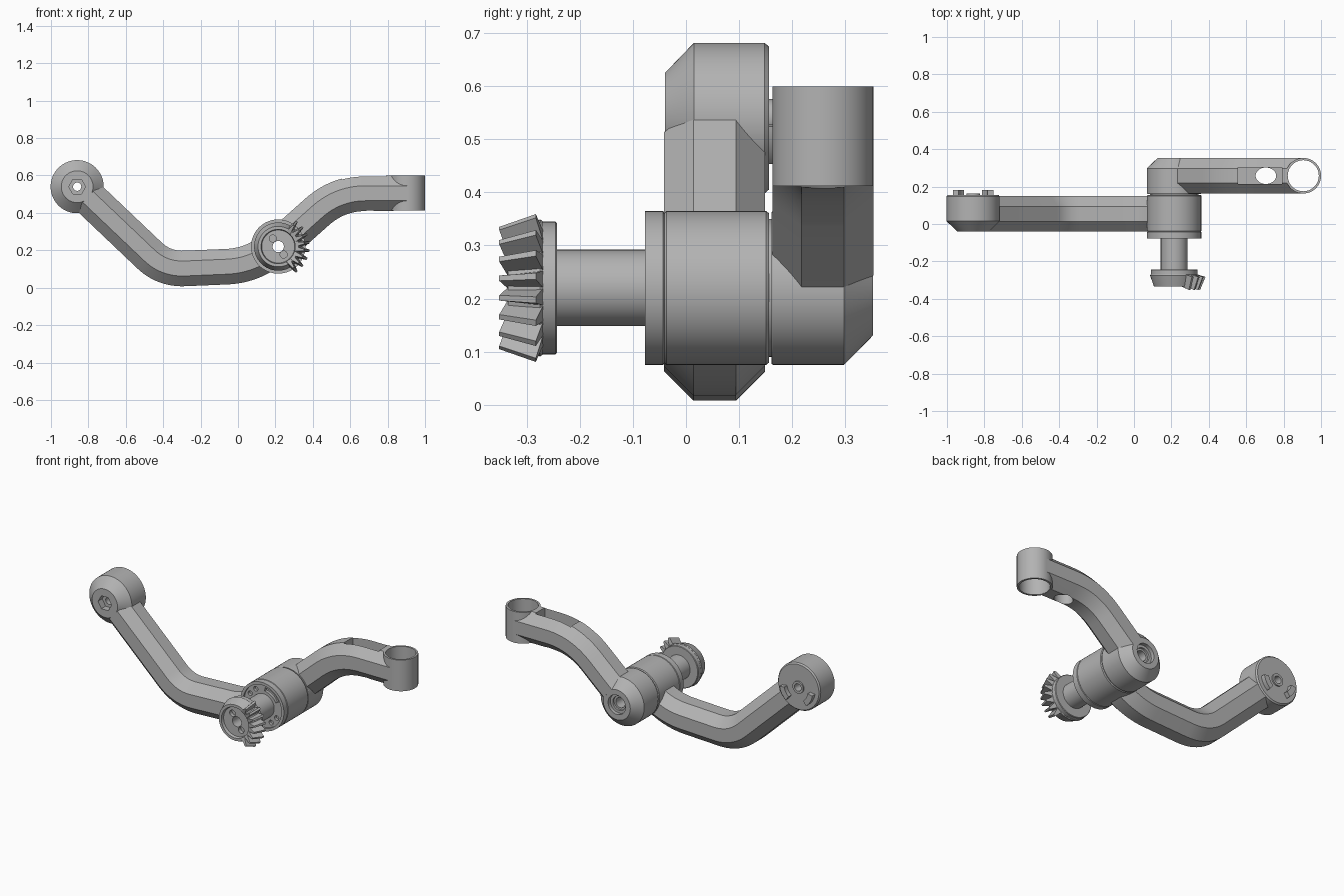
import bpy, bmesh, math
from mathutils import Vector

cube = bpy.data.objects.get("Cube")
if cube:
    bpy.data.objects.remove(cube, do_unlink=True)

metal = bpy.data.materials.new("plain_grey_metal")
metal.use_nodes = True
GREY = (0.45, 0.45, 0.45, 1)
metal.diffuse_color = GREY
metal.node_tree.nodes["Principled BSDF"].inputs["Base Color"].default_value = GREY

SHOULDER = (-0.86, 0.54)
ELBOW = (0.215, 0.22)
EYE = (0.905, 0.258)


def place(axis, a, b, h):
    """Plane point (a, b) at height h along the axis."""
    return Vector((a, h, b)) if axis == "Y" else Vector((a, b, h))


def finish(name, bm):
    bmesh.ops.recalc_face_normals(bm, faces=bm.faces)
    me = bpy.data.meshes.new(name)
    bm.to_mesh(me)
    bm.free()
    me.materials.append(metal)
    ob = bpy.data.objects.new(name, me)
    bpy.context.collection.objects.link(ob)
    return ob


def loft(name, rings, closed=False):
    """Skin a list of equal rings; cap the ends unless closed."""
    bm = bmesh.new()
    vs = [[bm.verts.new(p) for p in ring] for ring in rings]
    n = len(vs[0])
    pairs = list(zip(vs, vs[1:])) + ([(vs[-1], vs[0])] if closed else [])
    for r, s in pairs:
        for i in range(n):
            j = (i + 1) % n
            bm.faces.new((r[i], r[j], s[j], s[i]))
    if not closed:
        bm.faces.new(vs[0])
        bm.faces.new(vs[-1])
    return finish(name, bm)


def circle(c, r, n=64, squash=1.0):
    return [(c[0] + r * math.cos(math.tau * i / n),
             c[1] + r * squash * math.sin(math.tau * i / n)) for i in range(n)]


def arc(c, r0, r1, a0, a1, n=14):
    angles = [math.radians(a0 + (a1 - a0) * i / n) for i in range(n + 1)]
    ring = [(r1, a) for a in angles] + [(r0, a) for a in reversed(angles)]
    return [(c[0] + r * math.cos(a), c[1] + r * math.sin(a)) for r, a in ring]


def lathe(name, c, profile, axis="Y"):
    """Turn a closed (radius, height) profile that has a bore."""
    return loft(name, [[place(axis, a, b, h) for a, b in circle(c, r)]
                       for r, h in profile], closed=True)


def prism(name, outline, lo, hi, axis="Y"):
    return loft(name, [[place(axis, a, b, h) for a, b in outline] for h in (lo, hi)])


def cut(ob, *cutters):
    bpy.context.view_layer.objects.active = ob
    for c in cutters:
        c.hide_render = True
        mod = ob.modifiers.new("cut", "BOOLEAN")
        mod.operation, mod.solver, mod.object = "DIFFERENCE", "EXACT", c
        bpy.ops.object.modifier_apply(modifier=mod.name)
        bpy.data.objects.remove(c, do_unlink=True)


def fillet(pts, reach, n=12):
    """Round the inner corners of a path."""
    pts = [Vector(p) for p in pts]
    out = [pts[0]]
    for p, q, r in zip(pts, pts[1:], pts[2:]):
        a = q + (p - q).normalized() * reach
        b = q + (r - q).normalized() * reach
        for i in range(n + 1):
            t = i / n
            out.append(a * (1 - t) ** 2 + q * 2 * t * (1 - t) + b * t * t)
    return out + [pts[-1]]


def arm(name, pts, reach, y_mid, half=0.095, flat=0.04):
    """Sweep a chamfered square along a path in the xz plane."""
    path = fillet(pts, reach)
    section = [(half, flat), (flat, half), (-flat, half), (-half, flat),
               (-half, -flat), (-flat, -half), (flat, -half), (half, -flat)]
    rings = []
    for i, p in enumerate(path):
        t = (path[min(i + 1, len(path) - 1)] - path[max(i - 1, 0)]).normalized()
        rings.append([(p.x - t.y * u, y_mid + v, p.y + t.x * u) for u, v in section])
    return loft(name, rings)


def toward(a, b, d):
    a, b = Vector(a), Vector(b)
    return a + (b - a).normalized() * d


# Long arm from shoulder to elbow
low, bend = (-0.395, 0.098), (0.05, 0.117)
arm("long_arm", [toward(SHOULDER, low, 0.08), low, bend, toward(ELBOW, bend, 0.08)],
    0.11, 0.054)

# Shoulder hub with hex socket and rear locating tabs
hub = lathe("shoulder_hub", SHOULDER, [(0.022, -0.04), (0.085, -0.04), (0.142, 0.015),
            (0.142, 0.148), (0.135, 0.156), (0.022, 0.156)])
cut(hub, prism("hex_cutter", circle(SHOULDER, 0.045, 6), -0.1, 0.0))
for side, a0 in (("left", 308), ("right", 188)):
    prism(side + "_shoulder_tab", arc(SHOULDER, 0.078, 0.11, a0, a0 + 44), 0.15, 0.182)
lathe("shoulder_bore_rim", SHOULDER,
      [(0.022, 0.15), (0.036, 0.15), (0.036, 0.164), (0.022, 0.164)])

# Elbow barrel with slotted front cover
lathe("elbow_barrel", ELBOW, [(0.03, -0.04), (0.141, -0.041), (0.145, -0.037),
      (0.145, 0.151), (0.141, 0.156), (0.03, 0.156)])
cover = lathe("elbow_cover", ELBOW, [(0.03, -0.065), (0.128, -0.065), (0.128, -0.077),
              (0.145, -0.077), (0.145, -0.043), (0.141, -0.04), (0.03, -0.04)])
for a0 in (25, 205):
    cut(cover, prism("slot_cutter", arc(ELBOW, 0.09, 0.112, a0, a0 + 60), -0.1, -0.048))
for k in (120, 150, 300, 330):
    a = math.radians(k)
    spot = (ELBOW[0] + 0.102 * math.cos(a), ELBOW[1] + 0.102 * math.sin(a))
    cut(cover, prism("hole_cutter", circle(spot, 0.014, 20), -0.1, -0.048))

# Drive shaft and bevel gear sector
lathe("drive_shaft", ELBOW, [(0.03, -0.25), (0.072, -0.25), (0.072, -0.06), (0.03, -0.06)])
lathe("gear_collar", ELBOW, [(0.03, -0.272), (0.125, -0.272), (0.125, -0.246),
      (0.122, -0.243), (0.03, -0.243)])
gear = lathe("gear_body", ELBOW, [(0.03, -0.318), (0.088, -0.318), (0.092, -0.335),
             (0.108, -0.335), (0.129, -0.275), (0.126, -0.27), (0.03, -0.27)])
for s in (-1, 1):
    spot = (ELBOW[0] + s * 0.029, ELBOW[1] - s * 0.043)
    cut(gear, prism("pin_cutter", circle(spot, 0.019, 24), -0.4, -0.295))


def tooth_end(a, root, tip, wide, thin, y_root, y_tip):
    out = Vector((math.cos(a), 0, math.sin(a)))
    side = Vector((-math.sin(a), 0, math.cos(a)))
    base = Vector((ELBOW[0], 0, ELBOW[1]))
    return [base + out * r + side * w + Vector((0, y, 0)) for r, w, y in
            ((root, -wide, y_root), (tip, -thin, y_tip), (tip, thin, y_tip), (root, wide, y_root))]


for k in range(8):
    a = math.radians(-54 + 15.4 * k)
    loft(f"gear_tooth_{k + 1}", [tooth_end(a, 0.118, 0.168, 0.017, 0.006, -0.268, -0.283),
                                 tooth_end(a, 0.09, 0.139, 0.013, 0.005, -0.336, -0.352)])

# Short arm hub, chamfered at the rear, with a recessed bore
lathe("short_arm_hub", ELBOW, [(0.03, 0.161), (0.143, 0.161), (0.145, 0.164), (0.145, 0.298),
      (0.09, 0.352), (0.058, 0.352), (0.058, 0.33), (0.042, 0.33), (0.042, 0.318), (0.03, 0.318)])
lathe("elbow_spacer", ELBOW, [(0.03, 0.15), (0.13, 0.15), (0.13, 0.165), (0.03, 0.165)])

# Short arm with top pocket, drop hole and eyelet bore
top = (0.535, 0.505)
short = arm("short_arm", [toward(ELBOW, top, 0.08), top, (EYE[0], top[1])], 0.15, EYE[1])
pocket = [(0.555, 0.213), (0.79, 0.213), (0.79, 0.303), (0.555, 0.303)]
cut(short,
    prism("pocket_cutter", pocket, 0.47, 0.7, "Z"),
    prism("drop_cutter", circle((0.705, EYE[1]), 0.055, 32, 0.8), 0.3, 0.5, "Z"),
    prism("bore_cutter", circle(EYE, 0.084), 0.3, 0.7, "Z"))
lathe("eyelet", EYE, [(0.083, 0.412), (0.095, 0.412), (0.095, 0.6), (0.083, 0.6)], "Z")

# Smooth round surfaces, keep edges crisp
for ob in bpy.context.scene.objects:
    ob.select_set(ob.type == "MESH")
    if ob.type == "MESH":
        bpy.context.view_layer.objects.active = ob
bpy.ops.object.shade_smooth_by_angle(angle=math.radians(25))
